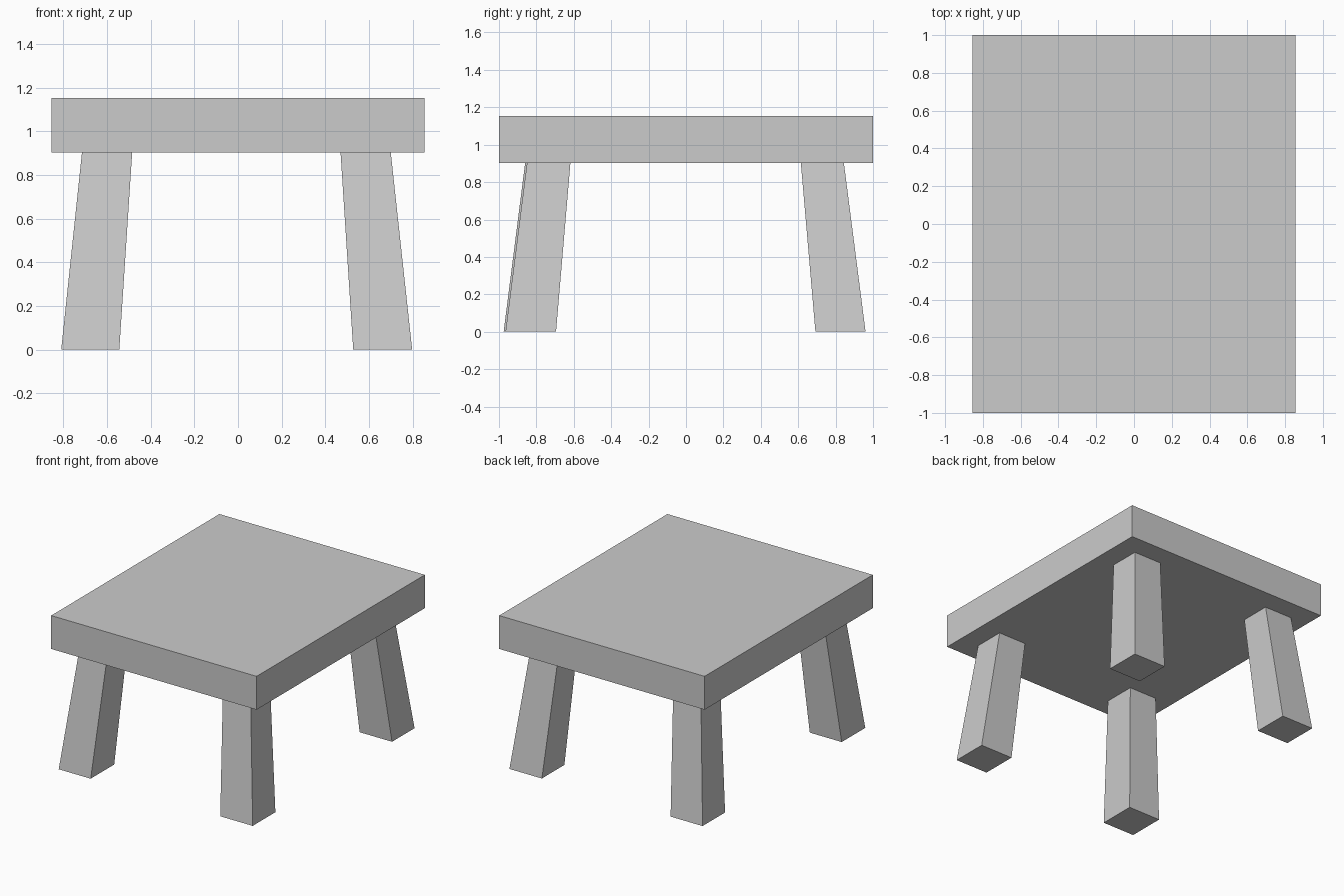
import bpy, bmesh

if "Cube" in bpy.data.objects:
    bpy.data.objects.remove(bpy.data.objects["Cube"])


def block(name, bottom, top):
    """Tapered block between two rectangles (x0, x1, y0, y1, z)."""
    bm = bmesh.new()
    rings = []
    for x0, x1, y0, y1, z in (bottom, top):
        rings.append([bm.verts.new((x, y, z))
                      for x, y in ((x0, y0), (x1, y0), (x1, y1), (x0, y1))])
    low, high = rings
    bm.faces.new(low[::-1])
    bm.faces.new(high)
    for i in range(4):
        j = (i + 1) % 4
        bm.faces.new((low[i], low[j], high[j], high[i]))
    mesh = bpy.data.meshes.new(name)
    bm.to_mesh(mesh)
    bm.free()
    obj = bpy.data.objects.new(name, mesh)
    bpy.context.collection.objects.link(obj)
    return obj


# Thick table top
SLAB_Z, TOP_Z = 0.903, 1.154
block("table_top", (-0.855, 0.855, -1, 1, SLAB_Z), (-0.855, 0.855, -1, 1, TOP_Z))

# Splayed, tapered legs: (low, high) extents at the foot and under the top
x_spans = {"left": ((-0.81, -0.544), (-0.715, -0.485)),
           "right": ((0.528, 0.798), (0.47, 0.70))}
y_spans = {"front": ((-0.965, -0.695), (-0.85, -0.618)),
           "back": ((0.692, 0.96), (0.614, 0.844))}

for x_side, (x_foot, x_head) in x_spans.items():
    for y_side, (y_foot, y_head) in y_spans.items():
        # The front left leg is very slightly thicker
        extra = 0.01 if (x_side, y_side) == ("left", "front") else 0
        block(f"{y_side}_{x_side}_leg",
              (*x_foot, y_foot[0] - extra, y_foot[1], 0),
              (*x_head, y_head[0] - extra, y_head[1], SLAB_Z))
